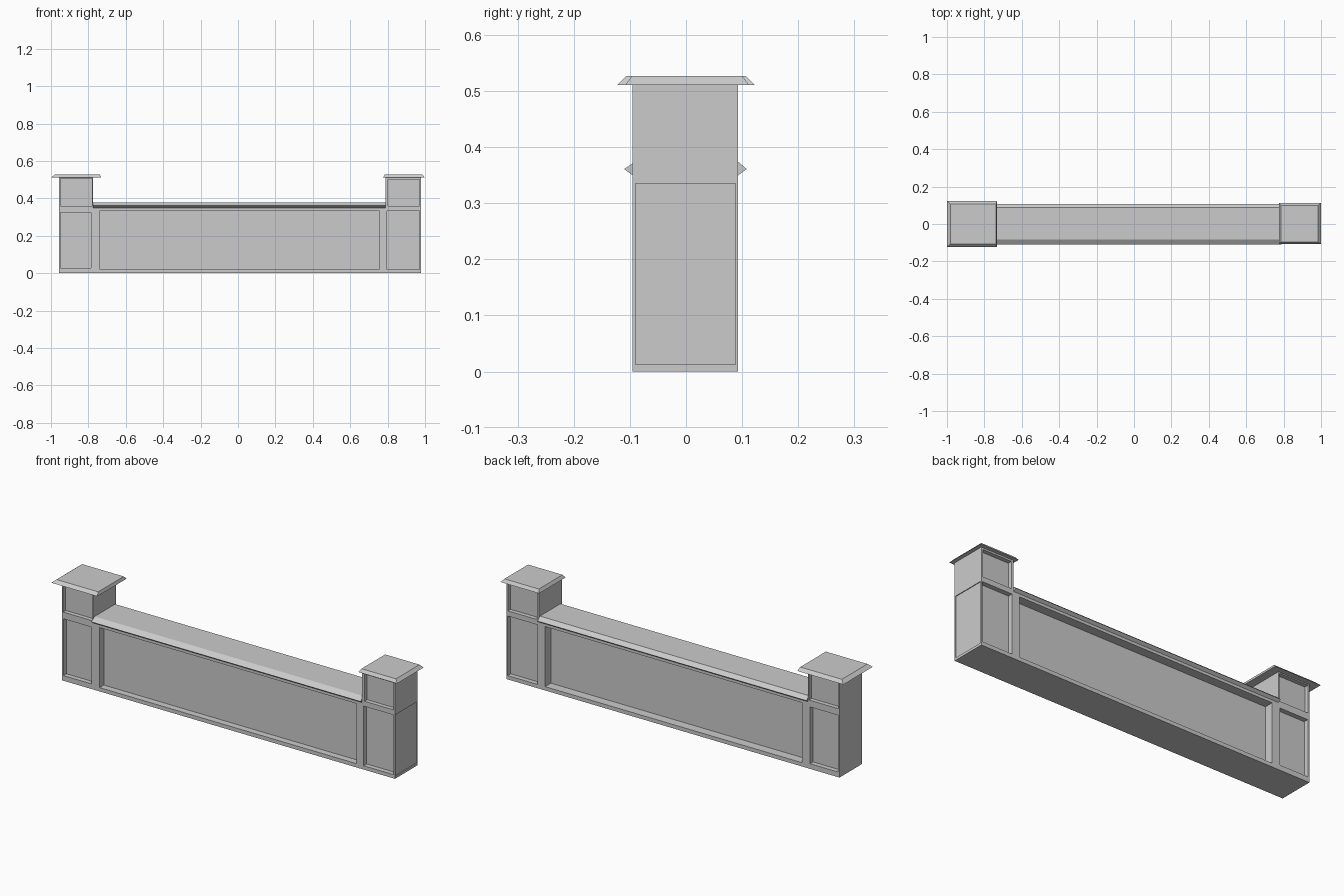
import bpy, bmesh

if "Cube" in bpy.data.objects:
    bpy.data.objects.remove(bpy.data.objects["Cube"])


def finish(bm, name):
    bmesh.ops.recalc_face_normals(bm, faces=bm.faces)
    mesh = bpy.data.meshes.new(name)
    bm.to_mesh(mesh)
    bm.free()
    obj = bpy.data.objects.new(name, mesh)
    bpy.context.collection.objects.link(obj)
    return obj


def prism(name, points, offset):
    """Extrude a closed outline along an offset vector."""
    bm = bmesh.new()
    face = bm.faces.new([bm.verts.new(p) for p in points])
    new = bmesh.ops.extrude_face_region(bm, geom=[face])["geom"]
    verts = [v for v in new if isinstance(v, bmesh.types.BMVert)]
    bmesh.ops.translate(bm, verts=verts, vec=offset)
    return finish(bm, name)


def add_box(bm, x0, x1, y0, y1, z0, z1):
    for v in bmesh.ops.create_cube(bm, size=1)["verts"]:
        v.co.x = x1 if v.co.x > 0 else x0
        v.co.y = y1 if v.co.y > 0 else y0
        v.co.z = z1 if v.co.z > 0 else z0


# Wall and both piers as one front outline
Y0, Y1 = -0.095, 0.093
L, R, LI, RI = -0.957, 0.979, -0.775, 0.788
TOP, WALL = 0.512, 0.352
outline = [(L, 0), (R, 0), (R, TOP), (RI, TOP), (RI, WALL),
           (LI, WALL), (LI, TOP), (L, TOP)]
body = prism("wall_body", [(x, Y0, z) for x, z in outline], (0, Y1 - Y0, 0))

# Recessed panels: x0, x1, z0, z1, front depth, back depth
panels = [
    (-0.738, 0.754, 0.02, 0.335, 0.035, 0.048),
    (-0.948, -0.785, 0.027, 0.325, 0.025, 0.025),
    (-0.950, -0.780, 0.36, 0.505, 0.022, 0.022),
    (0.797, 0.971, 0.02, 0.333, 0.025, 0.025),
    (0.801, 0.970, 0.36, 0.502, 0.022, 0.022),
]
bm = bmesh.new()
for x0, x1, z0, z1, front, back in panels:
    add_box(bm, x0, x1, Y0 - 0.05, Y0 + front, z0, z1)
    add_box(bm, x0, x1, Y1 - back, Y1 + 0.05, z0, z1)
cutter = finish(bm, "panel_cutter")

# Shallow panel on the right end
bm = bmesh.new()
add_box(bm, R - 0.004, R + 0.05, -0.09, 0.088, 0.013, 0.335)
end_cutter = finish(bm, "end_panel_cutter")

bpy.context.view_layer.objects.active = body
for c in (cutter, end_cutter):
    c.hide_render = True
    mod = body.modifiers.new(c.name, 'BOOLEAN')
    mod.operation = 'DIFFERENCE'
    mod.solver = 'EXACT'
    mod.object = c
    bpy.ops.object.modifier_apply(modifier=mod.name)
    bpy.data.objects.remove(c)

# Sloped coping between the piers
coping = [(-0.093, 0.348), (0.091, 0.348), (0.108, 0.361),
          (0.087, 0.379), (-0.083, 0.379), (-0.110, 0.361)]
prism("coping", [(LI, y, z) for y, z in coping], (RI - LI, 0, 0))


# Bevelled pier caps
def cap(name, x0, x1, y0, y1, inset_x0, inset_x1, inset_y):
    bm = bmesh.new()
    add_box(bm, x0, x1, y0, y1, 0.511, 0.527)
    for v in bm.verts:
        if v.co.z > 0.52:
            v.co.x += inset_x0 if v.co.x == min(x0, v.co.x) or v.co.x < (x0 + x1) / 2 else -inset_x1
            v.co.y += inset_y if v.co.y < (y0 + y1) / 2 else -inset_y
    finish(bm, name)


cap("left_cap", -1.0, -0.732, -0.122, 0.122, 0.02, 0.006, 0.016)
cap("right_cap", 0.775, 1.0, -0.108, 0.112, 0.010, 0.015, 0.012)
